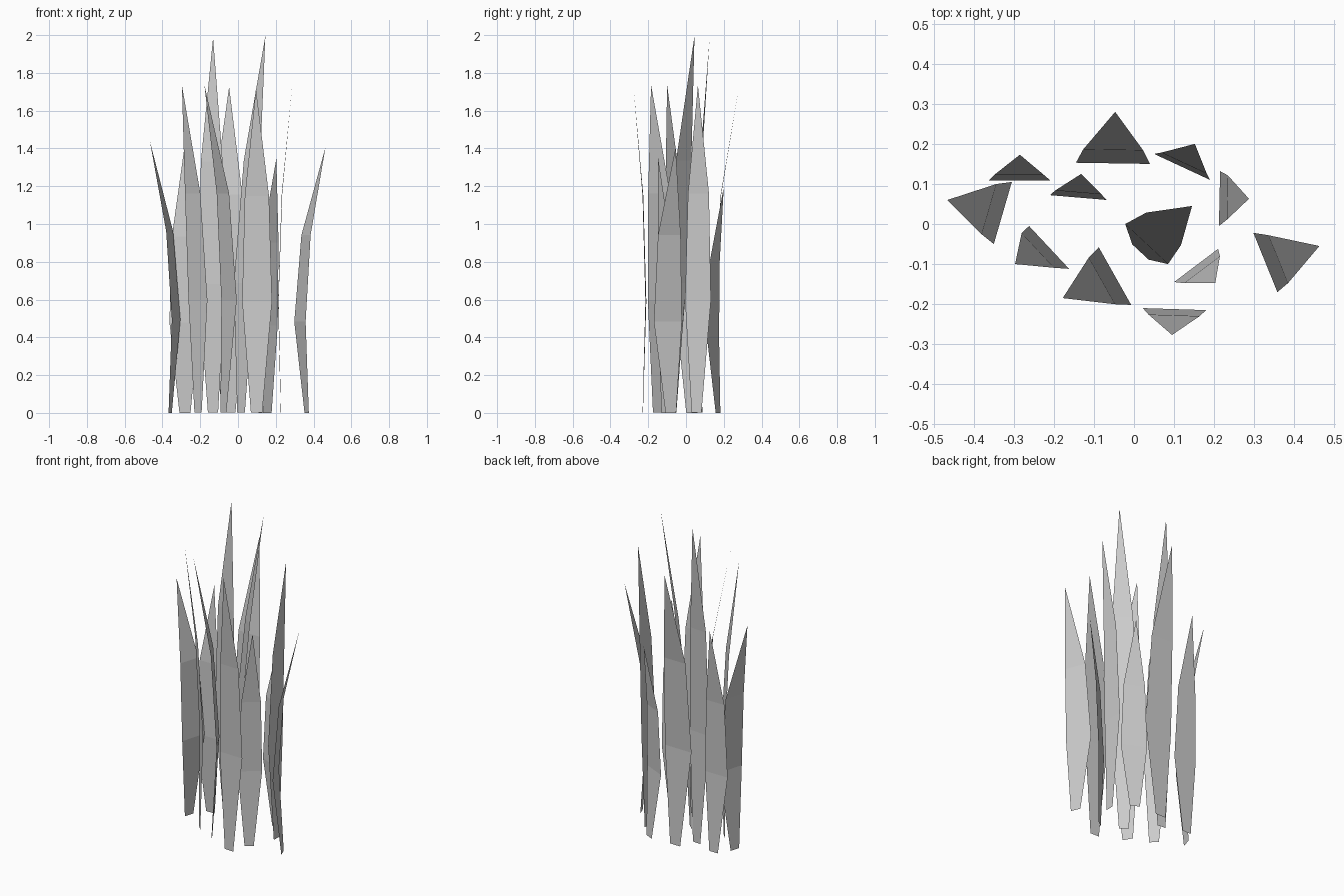
import bpy
from mathutils import Vector

# Each grass blade, seen from above:
# widest edge end A, widest edge end B, upper edge centre, tip, tip height
BLADES = [
    (-.145, .153, .040, .150, -.052, .185, -.047, .280, 1.73),
    (.050, .175, .190, .110, .125, .152, .152, .200, 1.20),
    (.215, .132, .212, -.005, .233, .066, .287, .063, 1.74),
    (.298, -.022, .358, -.170, .360, -.088, .463, -.055, 1.41),
    (.100, -.145, .210, -.062, .170, -.114, .203, -.147, 1.35),
    (.022, -.210, .180, -.215, .100, -.228, .095, -.277, 1.72),
    (-.022, .000, .085, -.100, .074, -.012, .145, .045, 2.00),
    (-.088, -.058, -.007, -.202, -.080, -.142, -.178, -.185, 1.74),
    (-.262, -.005, -.162, -.112, -.240, -.066, -.297, -.100, 1.74),
    (-.305, .105, -.350, -.050, -.362, .037, -.466, .060, 1.44),
    (-.363, .108, -.208, .108, -.287, .122, -.285, .173, 1.40),
    (-.210, .072, -.068, .060, -.139, .079, -.132, .125, 1.99),
]


def grass_blade(index, ax, ay, bx, by, ux, uy, tx, ty, height):
    a, b = Vector((ax, ay)), Vector((bx, by))
    upper, tip = Vector((ux, uy)), Vector((tx, ty))
    mid, half = (a + b) / 2, (b - a) / 2
    # base continues the bend of the blade downwards
    d1, d2 = upper - mid, tip - upper
    base = mid - d1 + 0.95 * (d2 - d1)
    rows = [(base, 0.38, 0.003), (mid, 1.0, 0.345), (upper, 0.81, 0.67)]
    verts = []
    for centre, width, level in rows:
        for side in (-1, 1):
            p = centre + half * width * side
            verts.append((p.x, p.y, level * height))
    verts.append((tip.x, tip.y, height))
    faces = [(0, 1, 3, 2), (2, 3, 5, 4), (4, 5, 6)]
    # make the face normals point to the upper, outer side
    if half.x * d2.y - half.y * d2.x < 0:
        faces = [f[::-1] for f in faces]
    mesh = bpy.data.meshes.new("grass_blade")
    mesh.from_pydata(verts, [], faces)
    obj = bpy.data.objects.new(f"grass_blade_{index:02d}", mesh)
    bpy.context.collection.objects.link(obj)
    # lowest blade touches the ground
    obj.location.z = -0.003 * 1.20


for i, values in enumerate(BLADES, 1):
    grass_blade(i, *values)
